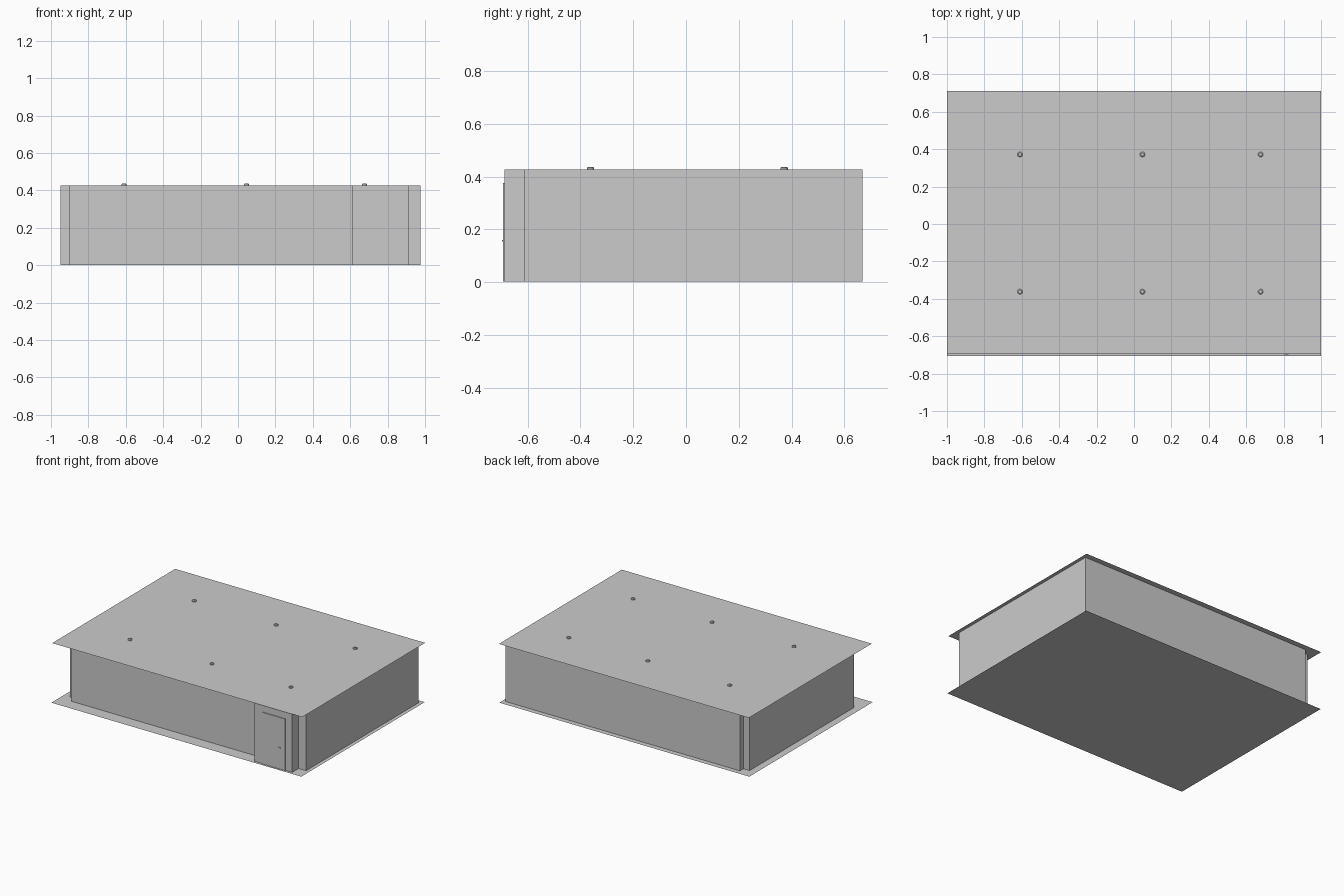
import bpy, bmesh
from math import radians

if "Cube" in bpy.data.objects:
    bpy.data.objects.remove(bpy.data.objects["Cube"])

ROOF_Z = 0.427


def new_object(name, bm):
    mesh = bpy.data.meshes.new(name)
    bm.to_mesh(mesh)
    bm.free()
    obj = bpy.data.objects.new(name, mesh)
    bpy.context.collection.objects.link(obj)
    return obj


def sheet(name, x0, x1, y0, y1, z, up=True):
    """Thin horizontal plate of a single face."""
    bm = bmesh.new()
    pts = [(x0, y0, z), (x1, y0, z), (x1, y1, z), (x0, y1, z)]
    if not up:
        pts.reverse()
    bm.faces.new([bm.verts.new(p) for p in pts])
    return new_object(name, bm)


def walls(name, outline, z0, z1):
    """Vertical walls along a closed counter-clockwise outline."""
    bm = bmesh.new()
    low = [bm.verts.new((x, y, z0)) for x, y in outline]
    high = [bm.verts.new((x, y, z1)) for x, y in outline]
    n = len(outline)
    for i in range(n):
        j = (i + 1) % n
        bm.faces.new((low[i], low[j], high[j], high[i]))
    return new_object(name, bm)


def box(name, x0, x1, y0, y1, z0, z1):
    bm = bmesh.new()
    bmesh.ops.create_cube(bm, size=1)
    for v in bm.verts:
        v.co.x = x1 if v.co.x > 0 else x0
        v.co.y = y1 if v.co.y > 0 else y0
        v.co.z = z1 if v.co.z > 0 else z0
    return new_object(name, bm)


def lamp_mount(name, x, y):
    """Small stepped round cap that pokes through the roof."""
    rings = [(0.014, ROOF_Z - 0.004), (0.014, ROOF_Z + 0.006),
             (0.009, ROOF_Z + 0.010), (0.005, ROOF_Z + 0.010),
             (0.005, ROOF_Z + 0.008)]
    bm = bmesh.new()
    loops = []
    for r, z in rings:
        loops.append(bmesh.ops.create_circle(bm, segments=16, radius=r)["verts"])
        for v in loops[-1]:
            v.co.x += x
            v.co.y += y
            v.co.z = z
    for a, b in zip(loops, loops[1:]):
        for i in range(16):
            j = (i + 1) % 16
            bm.faces.new((a[i], a[j], b[j], b[i]))
    bm.faces.new(loops[-1])
    bmesh.ops.recalc_face_normals(bm, faces=bm.faces)
    obj = new_object(name, bm)
    bpy.context.view_layer.objects.active = obj
    obj.select_set(True)
    bpy.ops.object.shade_smooth_by_angle(angle=radians(30))
    obj.select_set(False)


# Floor and ceiling plates
sheet("floor", -1, 1, -0.705, 0.705, 0.0)
sheet("roof", -1, 1, -0.695, 0.71, ROOF_Z)

# Outer walls with stepped corners and a projecting entrance bay
outline = [(0.975, -0.615), (0.975, 0.67), (-0.90, 0.67), (-0.90, 0.63),
           (-0.95, 0.63), (-0.95, -0.565), (-0.90, -0.565), (-0.90, -0.615),
           (0.613, -0.615), (0.613, -0.688), (0.915, -0.688), (0.915, -0.615)]
walls("outer_walls", outline, 0.002, ROOF_Z - 0.001)

# Door and handle
box("door", 0.68, 0.86, -0.693, -0.68, 0.002, 0.375)
box("door_handle", 0.805, 0.825, -0.697, -0.690, 0.153, 0.159)

# Lamp mounts in a grid of three by two
for i, x in enumerate((-0.61, 0.045, 0.677)):
    for j, y in enumerate((-0.362, 0.372)):
        lamp_mount(f"lamp_mount_{i}_{j}", x, y)
